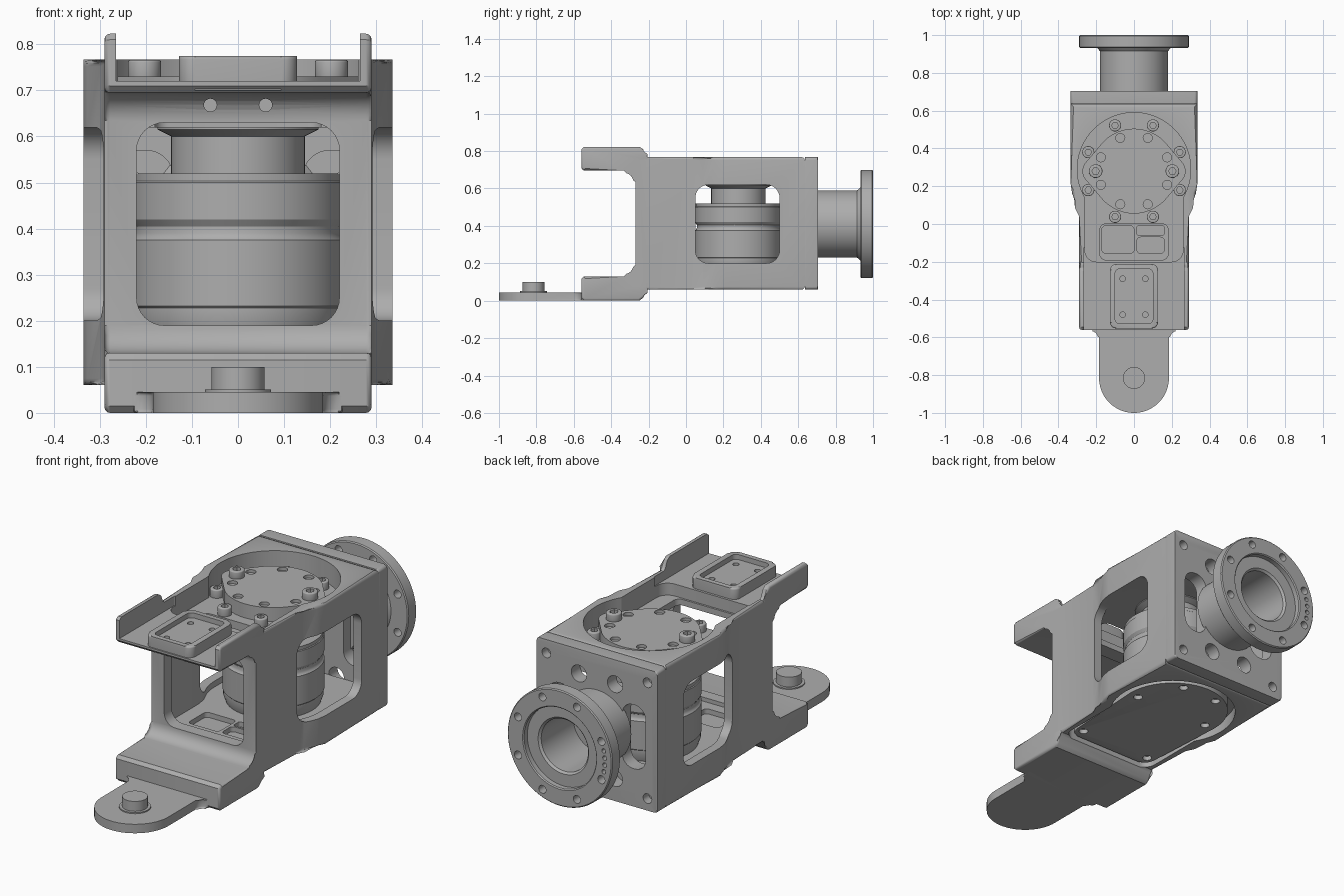
import bpy, bmesh, math
from mathutils import Vector
from mathutils.geometry import convex_hull_2d

cube = bpy.data.objects.get("Cube")
if cube:
    bpy.data.objects.remove(cube, do_unlink=True)

grey = bpy.data.materials.new("machined grey")
grey.use_nodes = True
COLOUR = (0.42, 0.42, 0.42, 1)
grey.diffuse_color = COLOUR
grey.node_tree.nodes["Principled BSDF"].inputs["Base Color"].default_value = COLOUR


# --- helpers ---
def place(axis, u, v, w):
    return {"X": (w, u, v), "Y": (u, w, v), "Z": (u, v, w)}[axis]


def finish(name, bm):
    bmesh.ops.recalc_face_normals(bm, faces=bm.faces)
    mesh = bpy.data.meshes.new(name)
    bm.to_mesh(mesh)
    bm.free()
    mesh.materials.append(grey)
    obj = bpy.data.objects.new(name, mesh)
    bpy.context.collection.objects.link(obj)
    return obj


def arc(cx, cy, r, a0=0, a1=360, n=48):
    """Points on an arc; a full circle leaves out the repeated end point."""
    count = n if abs(a1 - a0) == 360 else n + 1
    angles = [math.radians(a0 + (a1 - a0) * i / n) for i in range(count)]
    return [(cx + r * math.cos(a), cy + r * math.sin(a)) for a in angles]


def rrect(u0, u1, v0, v1, r):
    pts = []
    for i, (u, v) in enumerate([(u1 - r, v1 - r), (u0 + r, v1 - r), (u0 + r, v0 + r), (u1 - r, v0 + r)]):
        pts += arc(u, v, r, 90 * i, 90 * i + 90, 8)
    return pts


def hull(pts):
    return [pts[i] for i in convex_hull_2d([Vector(p) for p in pts])]


def prism(name, pts, axis, lo, hi, bevel=0):
    """Extrude an outline along an axis, rounding the rims of both caps."""
    bm = bmesh.new()
    low = [bm.verts.new(place(axis, u, v, lo)) for u, v in pts]
    high = [bm.verts.new(place(axis, u, v, hi)) for u, v in pts]
    caps = [bm.faces.new(low), bm.faces.new(high)]
    n = len(pts)
    for i in range(n):
        j = (i + 1) % n
        bm.faces.new((low[i], low[j], high[j], high[i]))
    if bevel:
        bmesh.ops.bevel(bm, geom=[e for f in caps for e in f.edges], offset=bevel,
                        segments=3, profile=0.5, affect="EDGES")
    return finish(name, bm)


def cyl(name, u, v, r, axis, lo, hi, bevel=0, n=32):
    return prism(name, arc(u, v, r, n=n), axis, lo, hi, bevel)


def lathe(name, profile, axis, cu, cv, n=72):
    """Spin a closed (radius, height) profile around an axis."""
    bm = bmesh.new()
    rings = []
    for r, h in profile:
        rings.append([bm.verts.new(place(axis, u, v, h)) for u, v in arc(cu, cv, r, n=n)])
    for a, b in zip(rings, rings[1:] + rings[:1]):
        for i in range(n):
            j = (i + 1) % n
            bm.faces.new((a[i], a[j], b[j], b[i]))
    return finish(name, bm)


def combine(target, tools, operation="DIFFERENCE"):
    bpy.context.view_layer.objects.active = target
    for tool in tools:
        tool.hide_render = True
        mod = target.modifiers.new("cut", "BOOLEAN")
        mod.operation, mod.solver, mod.object = operation, "EXACT", tool
        bpy.ops.object.modifier_apply(modifier=mod.name)
        bpy.data.objects.remove(tool, do_unlink=True)
    return target


def mirror_outline(half):
    return half + [(-x, y) for x, y in reversed(half)]


def ring(cu, cv, r, n=8, offset=22.5):
    return arc(cu, cv, r, offset, offset + 360, n)


def screw(name, x, y, r, lo, hi):
    head = cyl(name, x, y, r, "Z", lo, hi, 0.005)
    return combine(head, [cyl("socket", x, y, r * 0.55, "Z", hi - 0.02, hi + 0.1, n=6)])


AXIS_Y, FLANGE_Z = 0.28, 0.41

# --- housing: wide rear box tapering to a narrow front, with a C-shaped bracket ---
def plan(inset, front, back):
    w, n = 0.335 - inset, 0.29 - inset
    return mirror_outline([(n, front), (n, 0.04), (n + 0.008, 0.09), (w - 0.008, 0.16), (w, 0.21), (w, back)])

housing = prism("housing", plan(0, -0.26, 0.635), "Z", 0.06, 0.767, 0.015)
side = [(-0.2, 0.765), (-0.215, 0.775), (-0.23, 0.81), (-0.25, 0.823), (-0.545, 0.823), (-0.56, 0.81),
        (-0.56, 0.71), (-0.545, 0.695)]
side += arc(-0.33, 0.635, 0.06, 90, 0, 8) + arc(-0.33, 0.19, 0.06, 0, -90, 8)
side += [(-0.545, 0.13), (-0.56, 0.115), (-0.56, 0.015), (-0.545, 0.0), (-0.25, 0.0),
         (-0.23, 0.015), (-0.215, 0.05), (-0.2, 0.062)]
combine(housing, [prism("bracket", side, "X", -0.29, 0.29, 0.012)], "UNION")

well = arc(0, 0.29, 0.30, n=72)
cutters = [
    prism("cavity", plan(0.045, -0.21, 0.7), "Z", 0.17, 0.62),
    prism("front_window", rrect(-0.22, 0.22, 0.19, 0.63, 0.06), "Y", -0.4, -0.1),
    prism("side_windows", rrect(0.05, 0.5, 0.2, 0.62, 0.07), "X", -0.5, 0.5),
    prism("top_well", well, "Z", 0.66, 0.9),
    prism("top_channel", rrect(-0.26, 0.26, -0.2, 0.2, 0.06), "Z", 0.66, 0.9),
    prism("arm_channel", rrect(-0.265, 0.265, -0.7, -0.12, 0.01), "Z", 0.72, 0.9),
    prism("top_window", rrect(-0.18, 0.18, -0.19, 0.0, 0.03), "Z", 0.5, 0.9),
    prism("bottom_well", well, "Z", -0.1, 0.12),
    prism("bottom_channel", rrect(-0.26, 0.26, -0.21, 0.2, 0.05), "Z", 0.03, 0.12),
    prism("floor_pocket_large", rrect(-0.17, 0.0, -0.155, -0.01, 0.02), "Z", 0.145, 0.3),
    prism("floor_pocket_small", rrect(0.015, 0.16, -0.06, -0.01, 0.01), "Z", 0.145, 0.3),
    prism("floor_pocket_medium", rrect(0.015, 0.16, -0.155, -0.07, 0.02), "Z", 0.145, 0.3),
]
cutters += [cyl("pin_hole", s * 0.06, 0.668, 0.014, "Y", -0.5, -0.23) for s in (-1, 1)]
combine(housing, cutters)

# --- rear plate with bolt holes, vents and side slots ---
rear_plate = prism("rear_plate", rrect(-0.335, 0.335, 0.06, 0.767, 0.015), "Y", 0.635, 0.705, 0.006)
holes = []
for s in (-1, 1):
    for t in (-1, 1):
        holes.append(cyl("bolt_hole", s * 0.28, FLANGE_Z + t * 0.29, 0.024, "Y", 0.66, 0.8))
        holes.append(cyl("vent", s * 0.1, FLANGE_Z + t * 0.235, 0.042, "Y", 0.5, 0.8))
    holes.append(prism("slot", rrect(s * 0.205 - 0.065, s * 0.205 + 0.065, 0.25, 0.57, 0.06), "Y", 0.5, 0.8))
combine(rear_plate, holes)

# --- output tube and bolt flange ---
output_flange = lathe("output_flange", [
    (0.13, 0.69), (0.18, 0.69), (0.18, 0.915), (0.195, 0.932), (0.285, 0.932), (0.29, 0.937),
    (0.29, 0.995), (0.285, 1.0), (0.205, 1.0), (0.2, 0.995), (0.2, 0.97), (0.14, 0.97), (0.13, 0.96)],
    "Y", 0, FLANGE_Z)
holes = [cyl("bolt_hole", u, v, 0.02, "Y", 0.9, 1.1, n=16) for u, v in ring(0, FLANGE_Z, 0.25)]
holes += [cyl("index_hole", u, v, 0.011, "Y", 0.9, 1.1, n=16)
          for u, v in arc(0, FLANGE_Z, 0.25, 168, 192, 3)]
combine(output_flange, holes)

# --- motor inside the housing ---
lathe("motor", [
    (0.02, 0.165), (0.215, 0.165), (0.228, 0.2), (0.228, 0.228), (0.232, 0.232), (0.232, 0.375),
    (0.226, 0.38), (0.222, 0.39), (0.222, 0.405), (0.232, 0.42), (0.232, 0.5), (0.228, 0.503),
    (0.228, 0.52), (0.145, 0.52), (0.145, 0.6), (0.175, 0.615), (0.175, 0.63), (0.02, 0.63)],
    "Z", 0, AXIS_Y)

# --- turntable with ears and screws ---
outline = arc(0, AXIS_Y, 0.225)
for s in (-1, 1):
    outline += arc(s * 0.203, AXIS_Y, 0.07)
turntable = prism("turntable", hull(outline), "Z", 0.65, 0.73, 0.006)
combine(turntable, [cyl("hole", u, v, 0.024, "Z", 0.715, 0.8, n=16) for u, v in ring(0, AXIS_Y, 0.19)])
for s in (-1, 1):
    screw("ear_screw", s * 0.203, AXIS_Y, 0.036, 0.725, 0.766)
for u, v in ring(0, AXIS_Y, 0.262):
    screw("well_screw", u, v, 0.032, 0.65, 0.7)

# --- bottom cover ---
cover = hull(arc(0, 0.29, 0.265) + rrect(-0.24, 0.24, -0.195, 0.1, 0.05))
bottom_cover = prism("bottom_cover", cover, "Z", 0.068, 0.125, 0.005)
spots = [(s * x, y) for s in (-1, 1) for x, y in ((0.2, -0.14), (0.1, 0.49), (0.21, 0.28))]
combine(bottom_cover, [cyl("hole", u, v, 0.022, "Z", 0, 0.09, n=16) for u, v in spots])

# --- framed pad on the upper arm ---
pad = prism("arm_pad", rrect(-0.128, 0.128, -0.553, -0.212, 0.035), "Z", 0.7, 0.775, 0.008)
combine(pad, [prism("recess", rrect(-0.1, 0.1, -0.528, -0.237, 0.025), "Z", 0.75, 0.9)])
combine(pad, [cyl("hole", s * 0.06, y, 0.015, "Z", 0.73, 0.9, n=16) for s in (-1, 1) for y in (-0.29, -0.48)])

# --- tongue and pivot boss on the lower arm ---
half = arc(0, -0.815, 0.185, -90, 0, 20)[1:] + arc(0.225, -0.6, 0.04, 180, 90, 8) + [(0.24, -0.5)]
prism("tongue", [(0, -1.0)] + mirror_outline(half), "Z", 0.0, 0.045, 0.008)
cyl("pivot_boss", 0, -0.815, 0.058, "Z", 0.04, 0.1, 0.008, 48)
cyl("pivot_collar", 0, -0.815, 0.072, "Z", 0.04, 0.051, 0.003, 48)

# --- shading ---
bpy.ops.object.select_all(action="DESELECT")
for obj in bpy.context.scene.objects:
    if obj.type == "MESH":
        obj.select_set(True)
        bpy.context.view_layer.objects.active = obj
bpy.ops.object.shade_smooth_by_angle(angle=math.radians(32))
